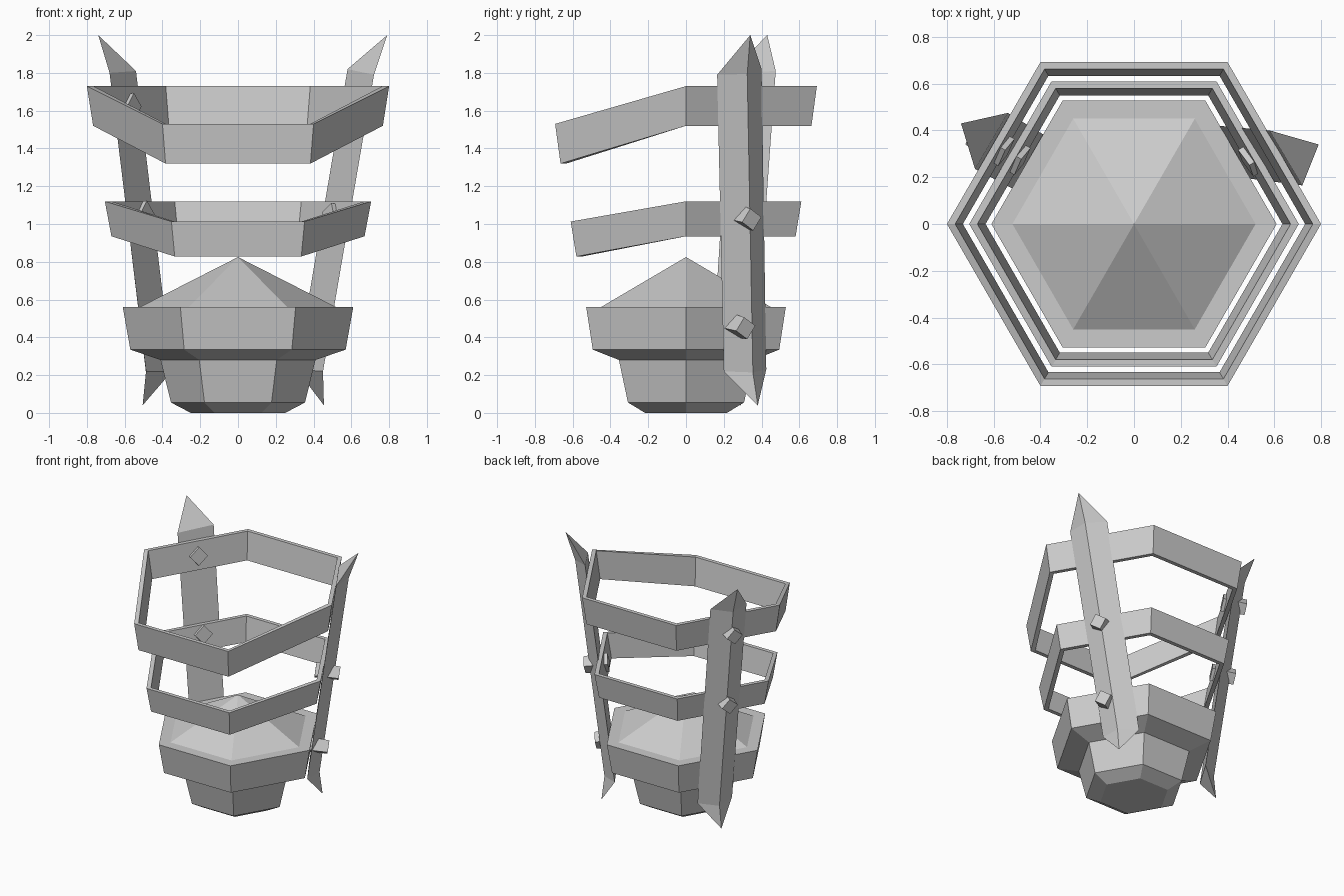
import bpy, bmesh
from math import cos, sin, pi
from mathutils import Vector

if "Cube" in bpy.data.objects:
    bpy.data.objects.remove(bpy.data.objects["Cube"], do_unlink=True)

grey = bpy.data.materials.new("plain_grey")
grey.use_nodes = True
grey.diffuse_color = (0.6, 0.6, 0.6, 1)
grey.node_tree.nodes["Principled BSDF"].inputs["Base Color"].default_value = (0.6, 0.6, 0.6, 1)


def finish(name, bm):
    bmesh.ops.recalc_face_normals(bm, faces=bm.faces)
    mesh = bpy.data.meshes.new(name)
    bm.to_mesh(mesh)
    bm.free()
    mesh.materials.append(grey)
    obj = bpy.data.objects.new(name, mesh)
    bpy.context.collection.objects.link(obj)


def hexagon(bm, radius, z, drop=0):
    """Ring of six vertices; the front two hang lower by drop."""
    ring = []
    for k in range(6):
        y = radius * sin(k * pi / 3)
        low = drop if y < -0.01 else 0
        ring.append(bm.verts.new((radius * cos(k * pi / 3), y, z - low)))
    return ring


def bridge(bm, a, b):
    n = len(a)
    for k in range(n):
        j = (k + 1) % n
        bm.faces.new((a[k], a[j], b[j], b[k]))


# Stepped hexagonal base with a flat rim and a pointed heap
bm = bmesh.new()
profile = [(0.25, 0), (0.355, 0.055), (0.41, 0.28), (0.57, 0.335), (0.61, 0.56), (0.52, 0.56)]
rings = [hexagon(bm, r, z) for r, z in profile]
for a, b in zip(rings, rings[1:]):
    bridge(bm, a, b)
bm.faces.new(rings[0])
apex = bm.verts.new((0, 0, 0.825))
for k in range(6):
    bm.faces.new((rings[-1][k], rings[-1][(k + 1) % 6], apex))
finish("base_and_heap", bm)


# Flared hoops whose front half is bent down
def hoop(name, top_r, bottom_r, top_z, bottom_z, drop):
    bm = bmesh.new()
    wall = 0.035
    loop = [(top_r, top_z), (bottom_r, bottom_z), (bottom_r - wall, bottom_z), (top_r - wall, top_z)]
    rings = [hexagon(bm, r, z, drop) for r, z in loop]
    for k in range(4):
        bridge(bm, rings[k], rings[(k + 1) % 4])
    finish(name, bm)


hoop("upper_hoop", 0.80, 0.767, 1.73, 1.52, 0.2)
hoop("lower_hoop", 0.705, 0.67, 1.12, 0.935, 0.107)


# Leaning ridged staves with outward pointing tips, and square pegs through them
def stave(side, back_top, front_top, tip_top, back_low, front_low, tip_low, pegs):
    ends = [[Vector(p) for p in (back_top, front_top, tip_top)],
            [Vector(p) for p in (back_low, front_low, tip_low)]]
    across = (ends[0][1] - ends[0][0]).normalized()
    along = (ends[0][0] - ends[1][0]).normalized()
    out = across.cross(along).normalized()
    if out.y < 0:
        out = -out
    along = out.cross(across).normalized()

    bm = bmesh.new()
    sections = []
    for back, front, tip in ends:
        ridge = (back + front) / 2 + out * 0.08
        section = [bm.verts.new(p) for p in (back, ridge, front)]
        point = bm.verts.new(tip)
        for k in range(3):
            bm.faces.new((section[k], section[(k + 1) % 3], point))
        sections.append(section)
    bridge(bm, *sections)
    finish(side + "_stave", bm)

    top_mid = (ends[0][0] + ends[0][1]) / 2
    low_mid = (ends[1][0] + ends[1][1]) / 2
    for name, height, shift in pegs:
        t = (height - low_mid.z) / (top_mid.z - low_mid.z)
        centre = low_mid.lerp(top_mid, t) + across * shift
        bm = bmesh.new()
        caps = []
        for depth, size in ((-0.055, 0.068), (0.115, 0.06)):
            caps.append([bm.verts.new(centre + out * depth
                                      + across * size * cos(k * pi / 2 + 0.12)
                                      + along * size * sin(k * pi / 2 + 0.12))
                         for k in range(4)])
            bm.faces.new(caps[-1])
        bridge(bm, *caps)
        finish(side + "_" + name, bm)


stave("left", (0.58, 0.40, 1.82), (0.72, 0.165, 1.79), (0.79, 0.34, 2.0),
      (0.31, 0.425, 0.23), (0.45, 0.20, 0.22), (0.455, 0.38, 0.04),
      [("upper_peg", 1.04, 0.01), ("lower_peg", 0.47, 0.06)])
stave("right", (-0.54, 0.475, 1.81), (-0.68, 0.235, 1.80), (-0.74, 0.43, 2.0),
      (-0.35, 0.36, 0.22), (-0.487, 0.135, 0.22), (-0.505, 0.29, 0.04),
      [("upper_peg", 1.62, 0.01), ("lower_peg", 1.05, 0.01)])
